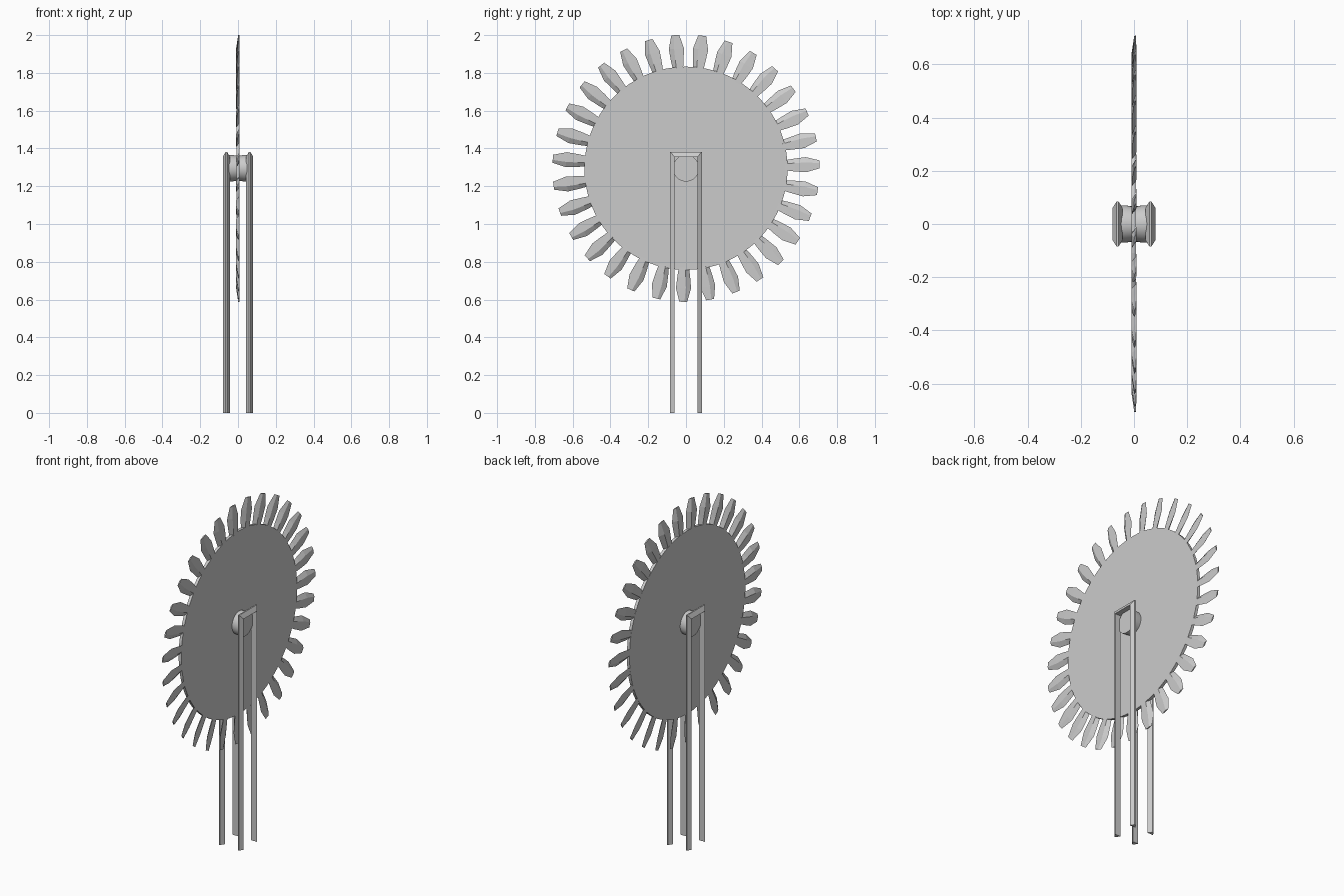
import bpy, bmesh
from math import sin, cos, pi, radians

if "Cube" in bpy.data.objects:
    bpy.data.objects.remove(bpy.data.objects["Cube"])

CZ = 1.295      # wheel axis height
TEETH = 31


def finish(bm, name):
    bmesh.ops.recalc_face_normals(bm, faces=bm.faces)
    me = bpy.data.meshes.new(name)
    bm.to_mesh(me)
    bm.free()
    ob = bpy.data.objects.new(name, me)
    bpy.context.collection.objects.link(ob)
    return ob


def loft(bm, sections, caps=True):
    """Join equal-length closed sections with quads."""
    rings = [[bm.verts.new(p) for p in s] for s in sections]
    n = len(rings[0])
    for a, b in zip(rings, rings[1:]):
        for i in range(n):
            j = (i + 1) % n
            bm.faces.new((a[i], a[j], b[j], b[i]))
    if caps:
        bm.faces.new(rings[0])
        bm.faces.new(rings[-1])


def lathe_x(name, profile, n):
    """Solid turned about the wheel axis; profile is (x, radius)."""
    bm = bmesh.new()
    loft(bm, [[(x, r * sin(2 * pi * i / n), CZ + r * cos(2 * pi * i / n))
               for i in range(n)] for x, r in profile])
    return finish(bm, name)


# flat wheel disc
lathe_x("wheel_disc", [(-0.009, 0.538), (0.008, 0.538)], 62)

# pitched, faceted blades around the rim
bm = bmesh.new()
for k in range(TEETH):
    a = radians(7) + 2 * pi * k / TEETH
    sections = []
    for r, w, x0, x1 in ((0.525, 0.027, -0.009, 0.008),
                         (0.575, 0.034, -0.010, 0.009),
                         (0.635, 0.040, -0.010, 0.009),
                         (0.707, 0.021, 0.001, 0.008)):
        cross = ((w, x1), (-0.3 * w, x1), (-w, x0 * 0.8), (0.3 * w, x0))
        sections.append([(x, r * sin(a) + t * cos(a), CZ + r * cos(a) - t * sin(a))
                         for t, x in cross])
    loft(bm, sections)
finish(bm, "wheel_blades")

# hub with a slight waist
hub = lathe_x("hub", [(-0.05, 0.07), (-0.03, 0.07), (-0.015, 0.067),
                      (0.015, 0.067), (0.03, 0.07), (0.05, 0.07)], 32)
bpy.context.view_layer.objects.active = hub
hub.select_set(True)
bpy.ops.object.shade_smooth_by_angle(angle=radians(30))

# mitred U-frames with a ridged outer edge, one each side of the wheel
for side, name in ((-1, "left_frame"), (1, "right_frame")):
    bm = bmesh.new()
    profile = ((0.043, 0), (0.080, 0), (0.066, 1), (0.058, 1))   # (x, inner/outer)
    sections = []
    for sy, top in ((-1, False), (-1, True), (1, True), (1, False)):
        sections.append([(side * x, sy * (0.061 + 0.023 * o),
                          1.356 + 0.026 * o if top else 0.0) for x, o in profile])
    loft(bm, sections)
    finish(bm, name)
